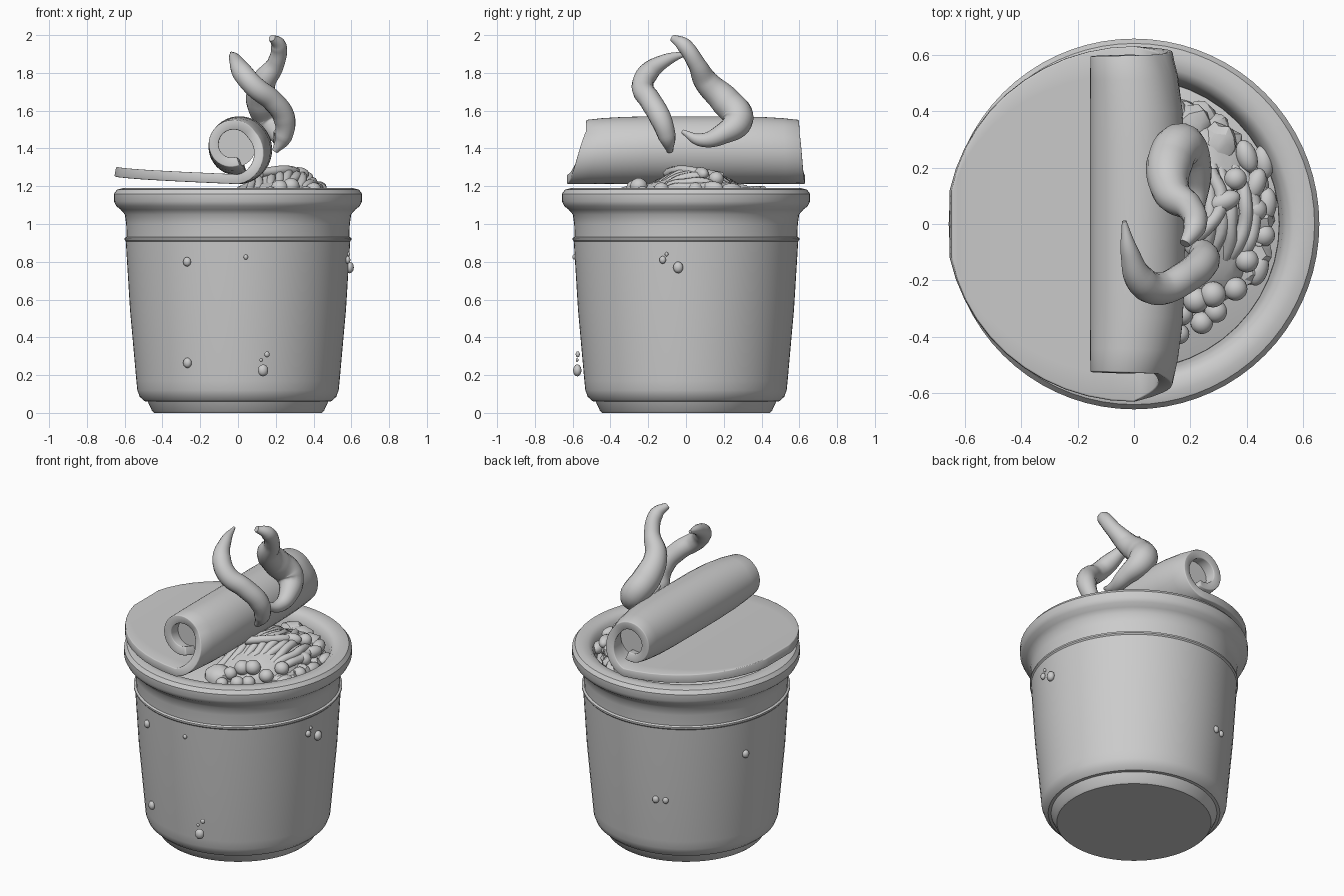
import bpy, bmesh, math, random
from math import sin, cos, pi, radians
from mathutils import Vector, Matrix

if "Cube" in bpy.data.objects:
    bpy.data.objects.remove(bpy.data.objects["Cube"])

random.seed(4)


def activate(ob):
    bpy.ops.object.select_all(action='DESELECT')
    ob.select_set(True)
    bpy.context.view_layer.objects.active = ob


def smooth(ob, angle=35):
    activate(ob)
    bpy.ops.object.shade_smooth_by_angle(angle=radians(angle))


def from_bmesh(name, bm, angle=35):
    bmesh.ops.recalc_face_normals(bm, faces=bm.faces)
    me = bpy.data.meshes.new(name)
    bm.to_mesh(me)
    bm.free()
    ob = bpy.data.objects.new(name, me)
    bpy.context.collection.objects.link(ob)
    smooth(ob, angle)
    return ob


def lathe(name, profile, steps=72):
    bm = bmesh.new()
    vs = [bm.verts.new((r, 0, z)) for r, z in profile]
    es = [bm.edges.new(p) for p in zip(vs, vs[1:])]
    bmesh.ops.spin(bm, geom=vs + es, axis=(0, 0, 1), cent=(0, 0, 0),
                   angle=2 * pi, steps=steps)
    bmesh.ops.remove_doubles(bm, verts=bm.verts, dist=1e-4)
    return from_bmesh(name, bm)


def tubes(name, paths, width, res=8, sides=4):
    """Smooth tapered tubes; each path point is (x, y, z, relative radius)."""
    cu = bpy.data.curves.new(name, 'CURVE')
    cu.dimensions = '3D'
    cu.bevel_depth, cu.bevel_resolution = width, sides
    cu.resolution_u, cu.use_fill_caps = res, True
    for path in paths:
        sp = cu.splines.new('BEZIER')
        sp.bezier_points.add(len(path) - 1)
        for bp, (x, y, z, r) in zip(sp.bezier_points, path):
            bp.co, bp.radius = (x, y, z), r
            bp.handle_left_type = bp.handle_right_type = 'AUTO'
    ob = bpy.data.objects.new(name, cu)
    bpy.context.collection.objects.link(ob)
    activate(ob)
    bpy.ops.object.convert(target='MESH')
    smooth(bpy.context.object, 50)


def blobs(name, items, sub=2, jitter=0.0, angle=60):
    """Many ellipsoids in one mesh; item = (position, scale, z rotation)."""
    bm = bmesh.new()
    for pos, scale, rot in items:
        m = (Matrix.Translation(pos) @ Matrix.Rotation(rot, 4, 'Z')
             @ Matrix.Diagonal((*scale, 1)))
        new = bmesh.ops.create_icosphere(bm, subdivisions=sub, radius=1, matrix=m)
        for v in new['verts']:
            v.co += Vector([random.uniform(-jitter, jitter) for _ in range(3)])
    return from_bmesh(name, bm, angle)


# Cup: foot, tapered wall, step, neck and rolled rim, open inside
lathe("cup", [
    (0, 0), (0.445, 0), (0.455, 0.01), (0.478, 0.06), (0.495, 0.062),
    (0.52, 0.085), (0.533, 0.12), (0.538, 0.17), (0.572, 0.55), (0.594, 0.908),
    (0.601, 0.916), (0.601, 0.926), (0.589, 0.932), (0.592, 1.0), (0.599, 1.05),
    (0.62, 1.075), (0.645, 1.095), (0.657, 1.12), (0.657, 1.16), (0.64, 1.182),
    (0.61, 1.19), (0.565, 1.185), (0.54, 1.165), (0.527, 1.13), (0.515, 1.06),
    (0.5, 0.95), (0, 0.95)])

# Lid: flat disc that curls into a roll (outline follows the profile)
rows = []
for i in range(12):
    t = radians(11 + 79 * i / 11)
    f = 1 - i / 11
    rows.append((-0.662 * cos(t), 1.237 + 0.04 * f, 0.63 * sin(t), 0.0, 0))
for i in range(1, 39):
    a = radians(i * 10)
    r = 0.167 - 0.052 * i / 38
    k = min(1, i / 12)
    rows.append((r * sin(a), 1.402 - r * cos(a), 0.63 - 0.07 * k, 0.035 * k, k))
ACROSS = [-1, -0.85, -0.65, -0.4, 0, 0.4, 0.65, 0.85, 1]


def lid_point(x, z, half, mid, k, u):
    shrink = 1 - 0.24 * k * abs(u) ** 4          # the roll tightens at its ends
    off = 0.03 * k * abs(u) ** 4
    return (x * shrink - off, mid + half * u, 1.402 + (z - 1.402) * shrink + off * 0.5)


bm = bmesh.new()
grid = [[bm.verts.new(lid_point(*row, u)) for u in ACROSS] for row in rows]
for p, q in zip(grid, grid[1:]):
    for j in range(len(ACROSS) - 1):
        bm.faces.new((p[j], p[j + 1], q[j + 1], q[j]))
lid = from_bmesh("lid", bm)
so = lid.modifiers.new("thickness", 'SOLIDIFY')
so.thickness, so.offset = 0.052, 0
be = lid.modifiers.new("soft_edge", 'BEVEL')
be.width, be.segments, be.limit_method = 0.012, 2, 'ANGLE'
be.angle_limit = radians(50)

# Recessed core closing the roll
bm = bmesh.new()
bmesh.ops.create_cone(bm, cap_ends=True, segments=32, radius1=0.105, radius2=0.105,
                      depth=0.98, matrix=Matrix.Translation((-0.012, 0.035, 1.408))
                      @ Matrix.Rotation(pi / 2, 4, 'X'))
from_bmesh("lid_roll_core", bm)

# Food bed: low mound filling the cup
lathe("food_bed", [(0.516, 1.05), (0.515, 1.08), (0.42, 1.11), (0.25, 1.14), (0, 1.16)], 48)
blobs("food_mound", [((0.2, 0.04, 1.1), (0.25, 0.36, 0.15), 0)], 4, 0.006)

# Noodles: arcs draped over the mound
noodles = []
for i in range(10):
    x0 = 0.05 + 0.034 * i
    half = 0.31 - 0.014 * i
    path = []
    for j in range(6):
        u = -1 + 2 * j / 5
        x = x0 + 0.07 * (1 - u * u) * (0.4 + 0.06 * i) + random.uniform(-0.016, 0.016)
        z = 1.13 + 0.135 * (1 - u * u) * max(0.2, 1 - ((x - 0.22) / 0.28) ** 2)
        path.append((x, 0.04 + u * half, z + random.uniform(0, 0.015), 1))
    noodles.append(path)
noodles.append([(0.12, -0.1, 1.27, 1), (0.25, -0.02, 1.285, 1),
                (0.31, 0.08, 1.27, 1), (0.27, 0.19, 1.25, 1)])
tubes("noodles", noodles, 0.025, 5, 2)

# Peas
peas = [(.22, -.27, 1.19, .046), (.28, -.25, 1.2, .046), (.36, -.23, 1.16, .042),
        (.4, -.13, 1.18, .042), (.17, -.32, 1.16, .04), (.24, -.35, 1.13, .04),
        (.16, -.39, 1.12, .036), (.29, -.31, 1.13, .04), (.43, .05, 1.18, .042),
        (.36, .16, 1.24, .04), (.46, -.04, 1.13, .04)]
blobs("peas", [((x, y, z), (r, r, r * .95), 0) for x, y, z, r in peas], 3)

# Beans: longer rounded pieces
beans = [(.32, .08, 1.265, .4), (.43, .14, 1.19, 1.2), (.4, .24, 1.18, 1.9),
         (.46, .22, 1.12, 1.7), (.47, .07, 1.12, 1.5), (.44, -.16, 1.12, 1.3)]
blobs("beans", [((x, y, z), (.06, .036, .036), a) for x, y, z, a in beans], 3)

# Rough chunks along the back and side edge
chunks = []
for i in range(13):
    a = radians(-22 + i * 8)
    r = random.uniform(0.42, 0.45)
    s = random.uniform(0.05, 0.065)
    chunks.append(((r * cos(a), r * sin(a), 1.11), (s, s, s * 0.8), a))
chunks += [((.2, .35, 1.15), (.08, .07, .055), .3), ((.3, .29, 1.16), (.07, .07, .055), .9),
           ((.12, .38, 1.15), (.08, .07, .055), 0), ((.1, -.33, 1.13), (.09, .08, .06), .5)]
blobs("chunks", chunks, 2, 0.007, 25)

# Steam wisps
tubes("steam_wisps", [
    [(-.035, .01, 1.905, .15), (-.015, -.1, 1.87, .6), (.025, -.2, 1.8, 1),
     (.09, -.23, 1.725, 1.05), (.18, -.19, 1.655, 1.05), (.245, -.135, 1.56, 1.05),
     (.24, -.1, 1.46, .85), (.195, -.085, 1.385, .3)],
    [(.18, -.07, 1.985, .35), (.215, -.01, 1.945, .75), (.2, .055, 1.85, .85),
     (.135, .11, 1.75, 1.2), (.125, .21, 1.65, 1.5), (.17, .275, 1.555, 1.5),
     (.22, .19, 1.475, 1.0), (.22, .08, 1.445, .65), (.2, -.02, 1.49, .2)],
], 0.055, 8, 5)

# Droplets on the wall: (angle, height, size)
drops = [(-117, .80, .022), (-119, .265, .024), (-77, .225, .028), (-75, .31, .014),
         (-78, .28, .009), (-86, .825, .012), (-4, .77, .027), (-12, .81, .018),
         (-10, .84, .01), (161, .70, .022), (107, .44, .02), (113, .44, .018)]
items = []
for deg, z, s in drops:
    a = radians(deg)
    r = 0.538 + (z - 0.17) * 0.079 + s * 0.3
    if z < 0.32 and -80 < deg < -70:             # this group stands off the wall
        r += 0.04
    items.append(((r * cos(a), r * sin(a), z), (s * 0.8, s, s * 1.15), a))
blobs("droplets", items, 2)
